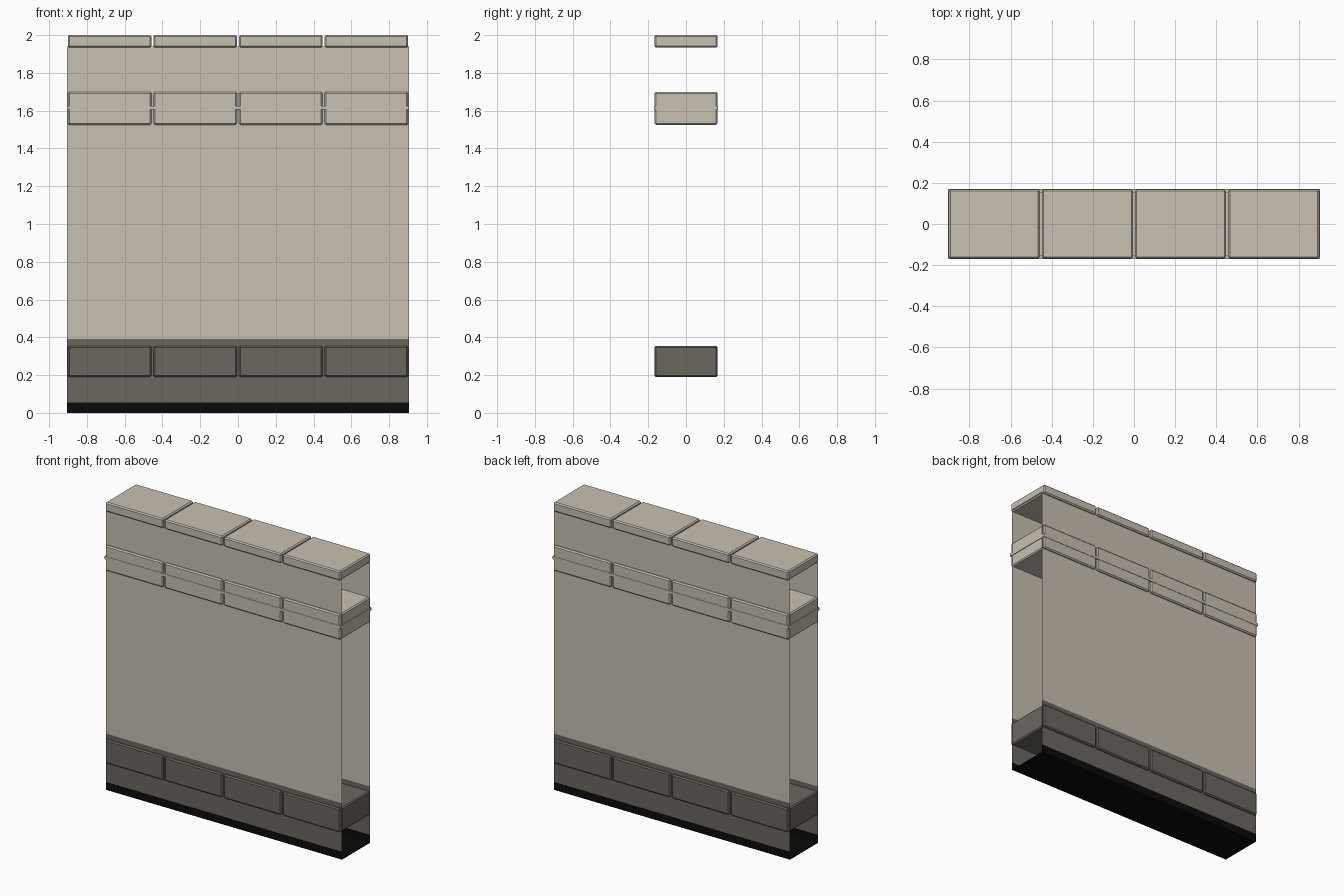
import bpy
import bmesh
from mathutils import Matrix

cube = bpy.data.objects.get("Cube")
if cube:
    bpy.data.objects.remove(cube, do_unlink=True)


def material(name, rgb):
    mat = bpy.data.materials.new(name)
    mat.use_nodes = True
    mat.diffuse_color = (*rgb, 1)
    mat.node_tree.nodes["Principled BSDF"].inputs["Base Color"].default_value = (*rgb, 1)
    return mat


STONE = material("pale stone", (0.58, 0.525, 0.445))
DARK = material("dark stone", (0.147, 0.133, 0.112))
BLACK = material("black base", (0.003, 0.003, 0.003))

HALF_LENGTH = 0.905
WALL_Y = 0.153


def add_object(name, bm, *mats):
    mesh = bpy.data.meshes.new(name)
    bm.to_mesh(mesh)
    bm.free()
    for mat in mats:
        mesh.materials.append(mat)
    obj = bpy.data.objects.new(name, mesh)
    bpy.context.collection.objects.link(obj)
    return obj


def add_box(name, x, z0, z1, width, depth, mat, bevel=0):
    bm = bmesh.new()
    size = Matrix.Diagonal((width, depth, z1 - z0, 1))
    bmesh.ops.create_cube(bm, size=1, matrix=Matrix.Translation((x, 0, (z0 + z1) / 2)) @ size)
    obj = add_object(name, bm, mat)
    if bevel:
        mod = obj.modifiers.new("chamfer", "BEVEL")
        mod.width = bevel
        mod.segments = 1
    return obj


def add_level_sheet(name, z, mat):
    bm = bmesh.new()
    size = Matrix.Diagonal((2 * HALF_LENGTH, 2 * WALL_Y, 1, 1))
    bmesh.ops.create_grid(bm, x_segments=1, y_segments=1, size=0.5,
                          matrix=Matrix.Translation((0, 0, z)) @ size)
    return add_object(name, bm, mat)


# Thin wall faces, open at both ends, banded by height
LEVELS = (0, 0.055, 0.39, 1.94)
for name, side in (("front_wall", -1), ("back_wall", 1)):
    bm = bmesh.new()
    rows = [[bm.verts.new((-side * x, side * WALL_Y, z)) for x in (-HALF_LENGTH, HALF_LENGTH)]
            for z in LEVELS]
    for band, (low, high) in enumerate(zip(rows, rows[1:])):
        bm.faces.new((low[0], low[1], high[1], high[0])).material_index = band
    add_object(name, bm, BLACK, DARK, STONE)

# Base and the closing sheet under the coping
add_level_sheet("base_floor", 0, BLACK)
add_level_sheet("wall_top", 1.945, STONE)

# Three courses of chamfered blocks through the wall
COURSES = (
    ("plinth_block", 0.19, 0.355, DARK),
    ("band_block", 1.525, 1.70, STONE),
    ("coping_block", 1.935, 2.0, STONE),
)
for name, z0, z1, mat in COURSES:
    for i in range(4):
        add_box(f"{name}_{i + 1}", (i - 1.5) * 0.453, z0, z1, 0.443, 0.335, mat, 0.008)

# Slim rail running along the middle of the upper band
add_box("band_rail", 0, 1.605, 1.625, 2 * HALF_LENGTH, 0.34, STONE)
